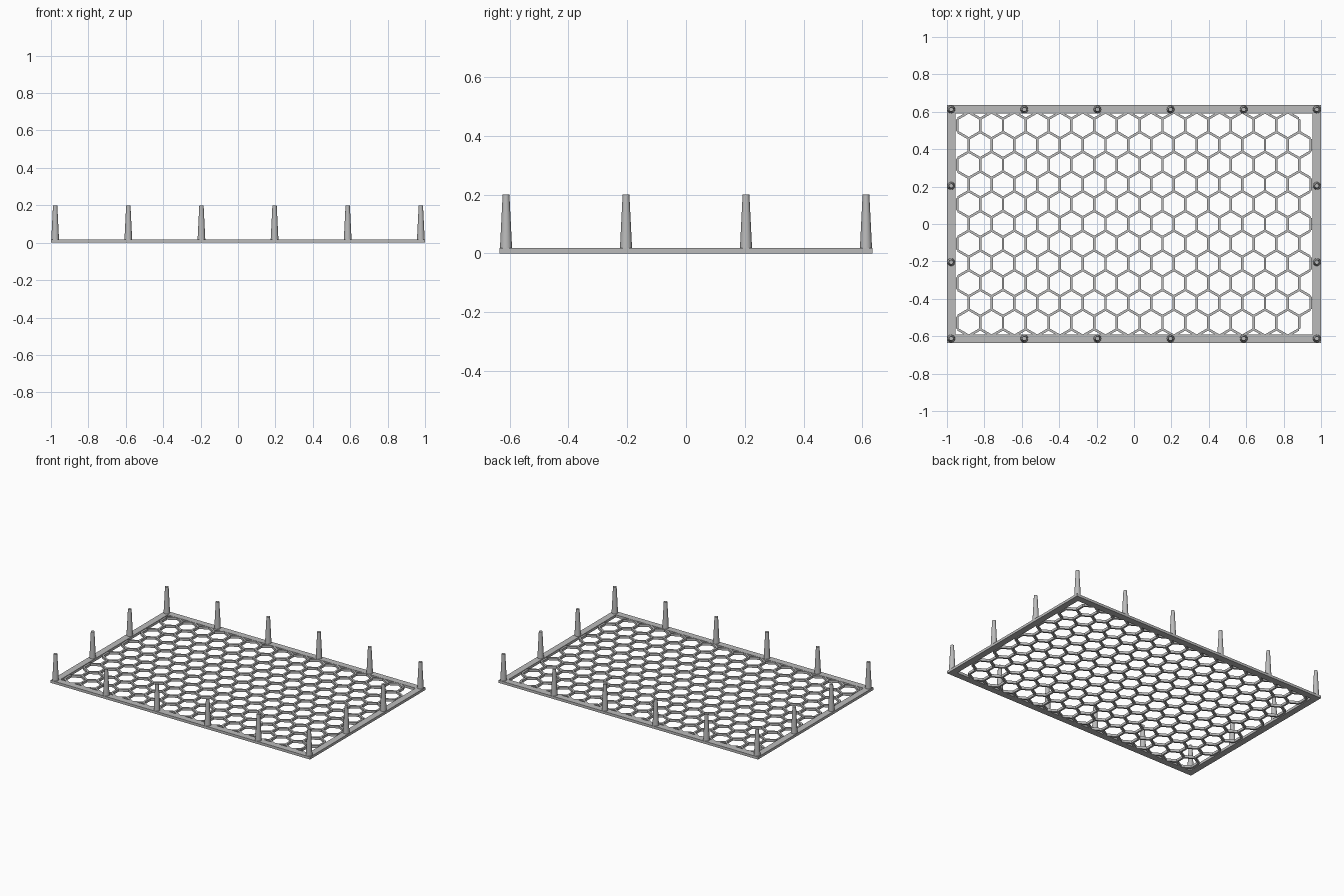
import bpy, bmesh, math
from mathutils import Vector

if "Cube" in bpy.data.objects:
    bpy.data.objects.remove(bpy.data.objects["Cube"])

HX, HY, BAR, THICK = 1.0, 0.635, 0.045, 0.018
PITCH, WALL = 0.1218, 0.013
COLS, ROWS = 15, 11

grey = bpy.data.materials.new("plain grey")
grey.use_nodes = True
GREY = (0.5, 0.5, 0.5, 1)
grey.diffuse_color = GREY
grey.node_tree.nodes["Principled BSDF"].inputs["Base Color"].default_value = GREY


def add_object(name, bm):
    mesh = bpy.data.meshes.new(name)
    bm.to_mesh(mesh)
    bm.free()
    mesh.materials.append(grey)
    obj = bpy.data.objects.new(name, mesh)
    bpy.context.collection.objects.link(obj)


def thicken(bm, height):
    # Raise a flat sheet into a closed slab standing on the ground
    raised = bmesh.ops.extrude_face_region(bm, geom=bm.faces[:], use_keep_orig=True)["geom"]
    verts = [g for g in raised if isinstance(g, bmesh.types.BMVert)]
    bmesh.ops.translate(bm, verts=verts, vec=(0, 0, height))
    bmesh.ops.recalc_face_normals(bm, faces=bm.faces)


def hex_ring(centre, radius, start):
    angles = [math.radians(60 * i + start) for i in range(6)]
    return [centre + Vector((math.cos(a), math.sin(a), 0)) * radius for a in angles]


# Rectangular border: four mitred bars
bm = bmesh.new()
signs = [(-1, -1), (1, -1), (1, 1), (-1, 1)]
outer = [bm.verts.new((sx * HX, sy * HY, 0)) for sx, sy in signs]
inner = [bm.verts.new((sx * (HX - BAR), sy * (HY - BAR), 0)) for sx, sy in signs]
for i in range(4):
    j = (i + 1) % 4
    bm.faces.new((outer[i], outer[j], inner[j], inner[i]))
thicken(bm, THICK)
add_object("border_frame", bm)

# Honeycomb cells, with one extra ring of cells around the real ones
radius = PITCH / math.sqrt(3)
cells, wall_mids = [], []
for row in range(-1, ROWS + 1):
    shift = -0.25 if row % 2 == 0 else 0.25
    for col in range(-1, COLS + 1):
        centre = Vector(((col - (COLS - 1) / 2 + shift) * PITCH,
                         (row - (ROWS - 1) / 2) * radius * 1.5, 0))
        cells.append(centre)
        if 0 <= col < COLS and 0 <= row < ROWS:
            wall_mids += hex_ring(centre, PITCH / 2, 0)

# Honeycomb net: a half-width band on both sides of every real cell wall
bm = bmesh.new()
for centre in cells:
    outer = hex_ring(centre, radius, -30)
    inner = hex_ring(centre, radius - WALL / math.sqrt(3), -30)
    for i in range(6):
        j = (i + 1) % 6
        mid = (outer[i] + outer[j]) / 2
        if any((mid - m).length < 0.002 for m in wall_mids):
            bm.faces.new([bm.verts.new(p) for p in (outer[i], outer[j], inner[j], inner[i])])
bmesh.ops.remove_doubles(bm, verts=bm.verts, dist=0.0005)
thicken(bm, THICK - 0.001)
add_object("honeycomb_net", bm)

# Tapered pegs around the border
PX, PY = HX - BAR / 2, HY - BAR / 2
PEG_BASE, PEG_TOP = 0.01, 0.2
spots = [(PX * (2 * i / 5 - 1), s * PY) for i in range(6) for s in (-1, 1)]
spots += [(s * PX, t * PY / 3) for s in (-1, 1) for t in (-1, 1)]
for n, (x, y) in enumerate(spots):
    bpy.ops.mesh.primitive_cone_add(vertices=24, radius1=0.021, radius2=0.0115,
                                    depth=PEG_TOP - PEG_BASE,
                                    location=(x, y, (PEG_TOP + PEG_BASE) / 2))
    peg = bpy.context.object
    peg.name = f"peg_{n + 1}"
    peg.data.materials.append(grey)
    bpy.ops.object.shade_smooth_by_angle()
